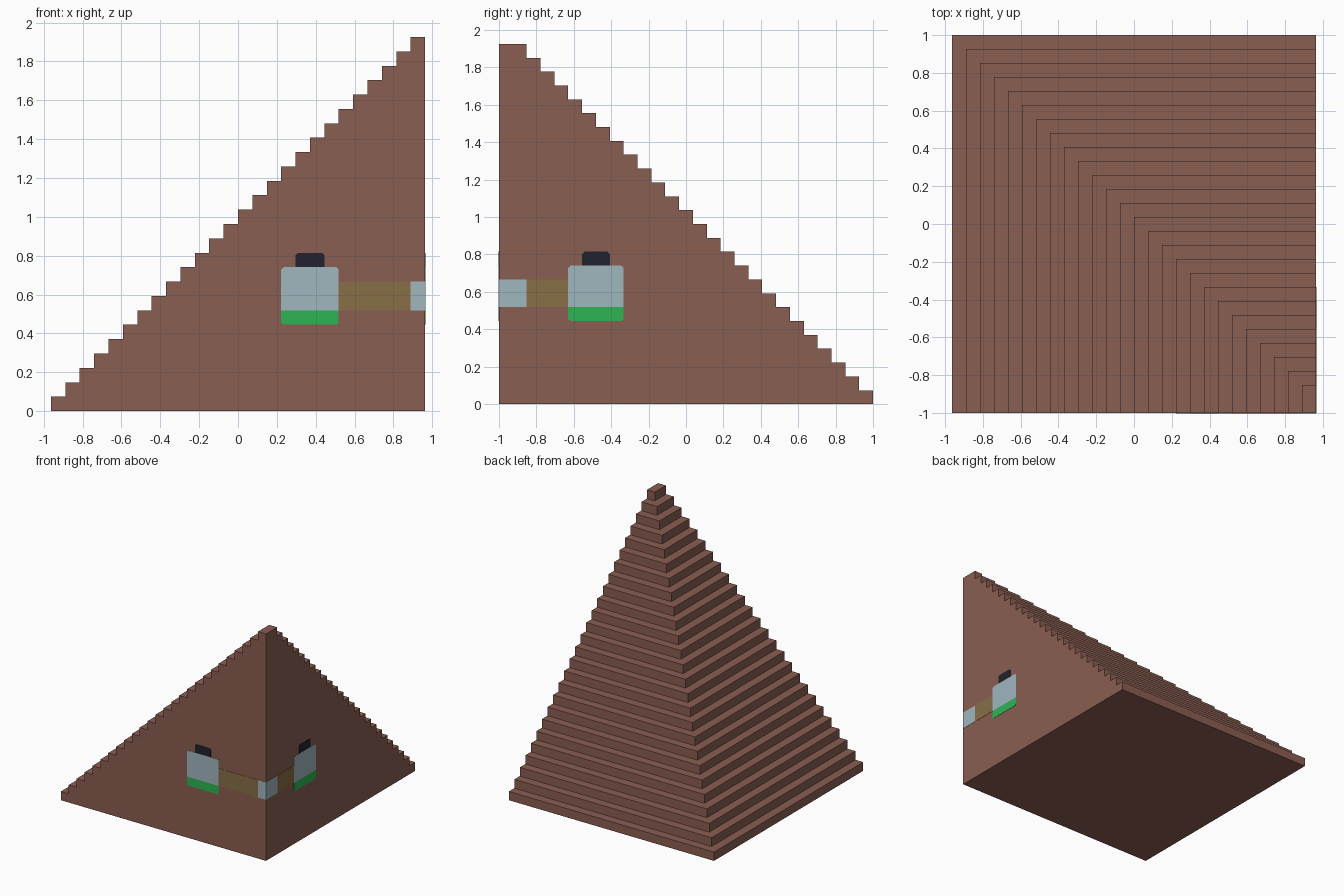
import bpy
import bmesh

if "Cube" in bpy.data.objects:
    bpy.data.objects.remove(bpy.data.objects["Cube"], do_unlink=True)

S = 2 / 27            # one step
STEPS = 26
RIGHT, FRONT, BACK = 13 * S, -1.0, 1.0
THICK = 0.002         # inlay plates
CHAMFER = 0.012


def make_material(name, rgb):
    linear = [((c / 255 + 0.055) / 1.055) ** 2.4 for c in rgb]
    mat = bpy.data.materials.new(name)
    mat.use_nodes = True
    mat.diffuse_color = (*linear, 1)
    mat.node_tree.nodes["Principled BSDF"].inputs["Base Color"].default_value = (*linear, 1)
    return mat


brown = make_material("brown", (138, 94, 82))
pale_blue = make_material("pale blue", (160, 183, 191))
green = make_material("green", (46, 180, 84))
dark = make_material("near black", (33, 34, 46))
olive = make_material("olive", (136, 110, 70))


def make_object(name, faces, mat):
    bm = bmesh.new()
    for face in faces:
        bm.faces.new([bm.verts.new(p) for p in face])
    bmesh.ops.remove_doubles(bm, verts=bm.verts, dist=1e-5)
    bmesh.ops.recalc_face_normals(bm, faces=bm.faces)
    mesh = bpy.data.meshes.new(name)
    bm.to_mesh(mesh)
    bm.free()
    mesh.materials.append(mat)
    obj = bpy.data.objects.new(name, mesh)
    bpy.context.collection.objects.link(obj)
    return obj


# Stepped quarter pyramid: sheer front and right, stairs on left and back
faces = []
front_wall = [(RIGHT, FRONT, 0)]
right_wall = [(RIGHT, FRONT, 0)]
for i in range(STEPS):
    x, y, z0, z1 = -RIGHT + i * S, BACK - i * S, i * S, (i + 1) * S
    front_wall += [(x, FRONT, z0), (x, FRONT, z1)]
    right_wall += [(RIGHT, y, z0), (RIGHT, y, z1)]
    faces.append([(x, FRONT, z0), (x, y, z0), (x, y, z1), (x, FRONT, z1)])
    faces.append([(x, y, z0), (RIGHT, y, z0), (RIGHT, y, z1), (x, y, z1)])
    if i < STEPS - 1:
        xi, yi = x + S, y - S
        faces.append([(x, FRONT, z1), (xi, FRONT, z1), (xi, yi, z1),
                      (x, y, z1)])
        faces.append([(x, y, z1), (xi, yi, z1), (RIGHT, yi, z1),
                      (RIGHT, y, z1)])
    else:
        faces.append([(x, FRONT, z1), (RIGHT, FRONT, z1), (RIGHT, y, z1),
                      (x, y, z1)])
front_wall.append((RIGHT, FRONT, STEPS * S))
right_wall.append((RIGHT, FRONT, STEPS * S))
base = [(-RIGHT, FRONT, 0), (RIGHT, FRONT, 0), (RIGHT, BACK, 0), (-RIGHT, BACK, 0)]
make_object("stepped_pyramid", faces + [front_wall, right_wall, base], brown)


def plate(name, mat, side, d0, d1, z0, z1, low=0, high=0):
    """Thin inlay; d runs in steps from the sheer corner along one wall."""
    a, b, lo, hi = d0 * S, d1 * S, z0 * S, z1 * S
    outline = [(a + low, lo), (b - low, lo), (b, lo + low), (b, hi - high),
               (b - high, hi), (a + high, hi), (a, hi - high), (a, lo + low)]
    outline = list(dict.fromkeys(outline))

    def place(d, z, t):
        if side == "front":
            return (RIGHT - d, FRONT - t, z)
        return (RIGHT + t, FRONT + d, z)

    inner = [place(d, z, 0) for d, z in outline]
    outer = [place(d, z, THICK) for d, z in outline]
    n = len(outline)
    rim = [[inner[k], inner[(k + 1) % n], outer[(k + 1) % n], outer[k]] for k in range(n)]
    make_object(side + "_" + name, [inner, outer] + rim, mat)


# Bottles on both sheer walls, joined by a band around the corner
for side, corner, start in (("front", 1, 6), ("right", 2, 5)):
    plate("corner_block", pale_blue, side, 0, corner, 7, 9)
    plate("band", olive, side, corner, start, 7, 9)
    plate("bottle_body", pale_blue, side, start, start + 4, 7, 10, high=CHAMFER)
    plate("bottle_base", green, side, start, start + 4, 6, 7, low=CHAMFER)
    plate("bottle_cap", dark, side, start + 1, start + 3, 10, 11, high=CHAMFER)
